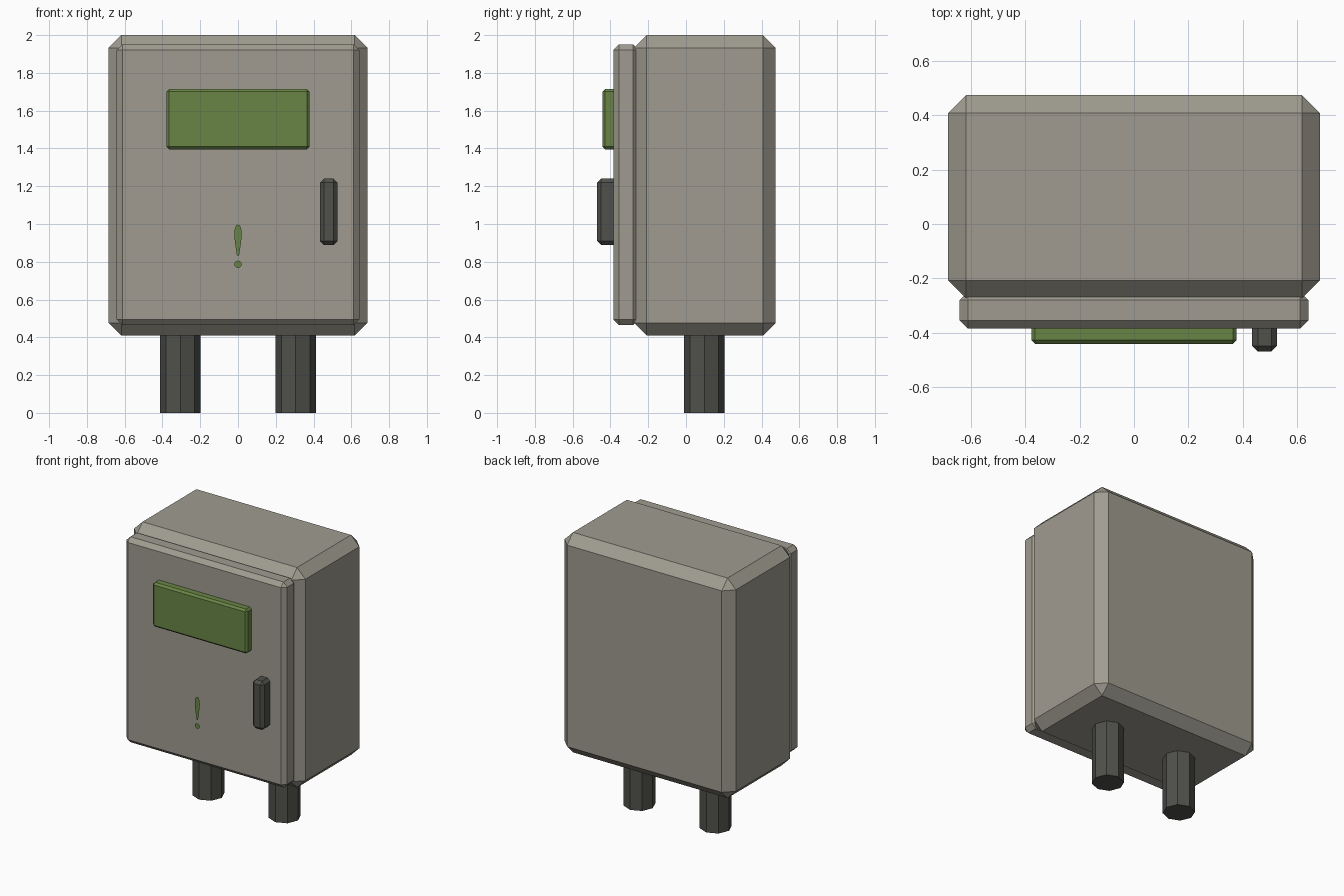
import bpy
import bmesh
from math import cos, sin, pi
from mathutils import Vector

cube = bpy.data.objects.get("Cube")
if cube:
    bpy.data.objects.remove(cube, do_unlink=True)


def material(name, rgb):
    mat = bpy.data.materials.new(name)
    mat.use_nodes = True
    mat.diffuse_color = (*rgb, 1)
    mat.node_tree.nodes["Principled BSDF"].inputs["Base Color"].default_value = (*rgb, 1)
    return mat


warm_grey = material("warm grey paint", (0.35, 0.33, 0.28))
dark_grey = material("dark grey metal", (0.08, 0.08, 0.07))
green = material("green screen", (0.14, 0.235, 0.06))


def add_object(name, bm, mat):
    mesh = bpy.data.meshes.new(name)
    bm.to_mesh(mesh)
    bm.free()
    mesh.materials.append(mat)
    obj = bpy.data.objects.new(name, mesh)
    bpy.context.collection.objects.link(obj)
    return obj


def chamfered_box(name, low, high, width, mat):
    """Box between two corners with a single flat chamfer on every edge."""
    low, high = Vector(low), Vector(high)
    bm = bmesh.new()
    bmesh.ops.create_cube(bm, size=1)
    bmesh.ops.scale(bm, vec=high - low, verts=bm.verts)
    bmesh.ops.translate(bm, vec=(low + high) / 2, verts=bm.verts)
    obj = add_object(name, bm, mat)
    bevel = obj.modifiers.new("chamfer", "BEVEL")
    bevel.width = width
    bevel.segments = 1
    bevel.limit_method = "NONE"
    return obj


def flat_shape(name, outline, y, mat):
    """Thin painted shape facing the front."""
    bm = bmesh.new()
    bm.faces.new([bm.verts.new((x, y, z)) for x, z in outline])
    return add_object(name, bm, mat)


# Cabinet and door
chamfered_box("cabinet_body", (-0.685, -0.275, 0.41), (0.685, 0.475, 2.0), 0.067, warm_grey)
chamfered_box("front_door", (-0.642, -0.385, 0.465), (0.642, -0.25, 1.95), 0.03, warm_grey)

# Screen and handle on the door
chamfered_box("display_screen", (-0.378, -0.442, 1.395), (0.378, -0.36, 1.715), 0.014, green)
chamfered_box("door_handle", (0.435, -0.47, 0.888), (0.527, -0.36, 1.24), 0.021, dark_grey)

# Warning mark: tapered stroke and round dot
half = [(0.006, 0.835), (0.011, 0.87), (0.018, 0.92), (0.02, 0.95), (0.016, 0.98), (0.008, 0.994)]
stroke = [(0, 0.83)] + half + [(0, 0.997)] + [(-x, z) for x, z in reversed(half)]
flat_shape("warning_mark_stroke", stroke, -0.465, green)
dot = [(0.02 * cos(i * pi / 8), 0.787 + 0.019 * sin(i * pi / 8)) for i in range(16)]
flat_shape("warning_mark_dot", dot, -0.465, green)

# Octagonal legs
for side, x in (("left", 0.305), ("right", -0.305)):
    bm = bmesh.new()
    bmesh.ops.create_cone(bm, cap_ends=True, segments=8, radius1=0.107, radius2=0.107, depth=0.45)
    bmesh.ops.translate(bm, vec=(x, 0.097, 0.225), verts=bm.verts)
    add_object(side + "_leg", bm, dark_grey)
